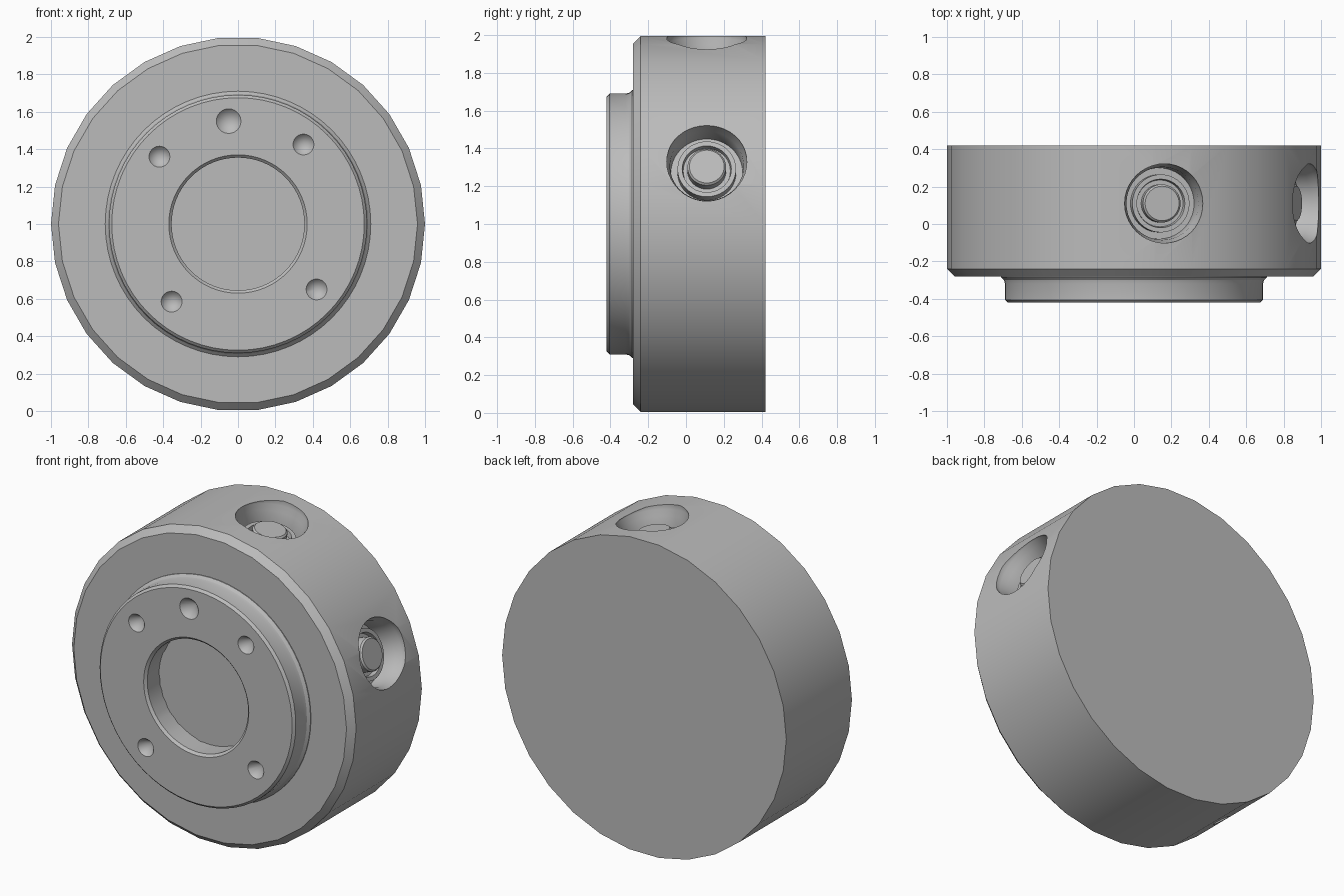
import bpy
import bmesh
from math import radians, sin, cos, pi
from mathutils import Matrix, Vector

if "Cube" in bpy.data.objects:
    bpy.data.objects.remove(bpy.data.objects["Cube"])

grey = bpy.data.materials.new("plain grey")
grey.use_nodes = True
colour = (0.5, 0.5, 0.5, 1)
grey.diffuse_color = colour
grey.node_tree.nodes["Principled BSDF"].inputs["Base Color"].default_value = colour

CENTRE = Vector((0, 0, 1))


def lathe(name, profile, axis, origin, sides, closed=False):
    """Spin (radius, height) points around an axis into a solid."""
    bm = bmesh.new()
    rings = []
    for r, h in profile:
        if r == 0:
            rings.append([bm.verts.new((0, 0, h))] * sides)
        else:
            rings.append([bm.verts.new((r * cos(2 * pi * i / sides), r * sin(2 * pi * i / sides), h))
                          for i in range(sides)])
    pairs = list(zip(rings, rings[1:]))
    if closed:
        pairs.append((rings[-1], rings[0]))
    for a, b in pairs:
        for i in range(sides):
            j = (i + 1) % sides
            bm.faces.new(list(dict.fromkeys((a[i], a[j], b[j], b[i]))))
    bmesh.ops.recalc_face_normals(bm, faces=bm.faces)
    mesh = bpy.data.meshes.new(name)
    bm.to_mesh(mesh)
    bm.free()
    turn = Vector((0, 0, 1)).rotation_difference(Vector(axis)).to_matrix().to_4x4()
    mesh.transform(Matrix.Translation(origin) @ turn)
    obj = bpy.data.objects.new(name, mesh)
    bpy.context.collection.objects.link(obj)
    mesh.materials.append(grey)
    return obj


def cut(target, cutter):
    mod = target.modifiers.new(cutter.name, 'BOOLEAN')
    mod.operation = 'DIFFERENCE'
    mod.solver = 'EXACT'
    mod.object = cutter
    bpy.context.view_layer.objects.active = target
    bpy.ops.object.modifier_apply(modifier=mod.name)
    bpy.data.objects.remove(cutter)


FRONT = (0, -1, 0)

# Main drum with a chamfered front edge
body = lathe("drum_body", [(0, -0.42), (1, -0.42), (1, 0.24), (0.96, 0.28), (0, 0.28)],
             FRONT, CENTRE, 30)

# Raised hub ring with a fillet at its foot and an open bore
hub = lathe("hub_ring", [(0.36, 0.27), (0.71, 0.27), (0.71, 0.285), (0.695, 0.30), (0.69, 0.32),
                         (0.69, 0.405), (0.675, 0.42), (0.37, 0.42), (0.355, 0.405), (0.355, 0.27)],
            FRONT, CENTRE, 64, closed=False)
bm = bmesh.new()
bm.from_mesh(hub.data)
bmesh.ops.remove_doubles(bm, verts=bm.verts, dist=0.006)
bmesh.ops.recalc_face_normals(bm, faces=bm.faces)
bm.to_mesh(hub.data)
bm.free()

# Conical dimples on the hub face
for x, z, r in [(-0.05, 0.55, 0.066), (0.35, 0.425, 0.056), (-0.42, 0.36, 0.056),
                (-0.355, -0.415, 0.056), (0.42, -0.35, 0.056)]:
    cut(hub, lathe("dimple_cutter", [(0, 0.35), (r, 0.42), (r, 0.45), (0, 0.45)],
                   FRONT, CENTRE + Vector((x, 0, z)), 24))

# Radial sockets in the rim, each with a collar and a central stud
parts = [body, hub]
for name, angle in [("side", 19.3), ("top", 80.6)]:
    axis = (cos(radians(angle)), 0, sin(radians(angle)))
    origin = CENTRE + Vector((0, 0.11, 0))
    cut(body, lathe(name + "_socket_cutter", [(0, 0.82), (0.19, 0.82), (0.195, 0.93), (0.212, 0.965),
                                              (0.212, 1.1), (0, 1.1)], axis, origin, 40))
    parts.append(lathe(name + "_socket_stud",
                       [(0, 0.92), (0.092, 0.92), (0.102, 0.91), (0.102, 0.85), (0.125, 0.85),
                        (0.13, 0.88), (0.155, 0.88), (0.155, 0.81), (0, 0.81)], axis, origin, 40))

# Small drilled hole low on the opposite side of the rim
low = radians(232)
cut(body, lathe("low_hole_cutter", [(0, 0.9), (0.05, 0.94), (0.05, 1.1), (0, 1.1)],
                (cos(low), 0, sin(low)), CENTRE + Vector((0, 0.05, 0)), 24))

# Smooth the round surfaces, keeping edges crisp
for obj in parts:
    bpy.ops.object.select_all(action='DESELECT')
    obj.select_set(True)
    bpy.context.view_layer.objects.active = obj
    bpy.ops.object.shade_smooth_by_angle(angle=radians(30))
